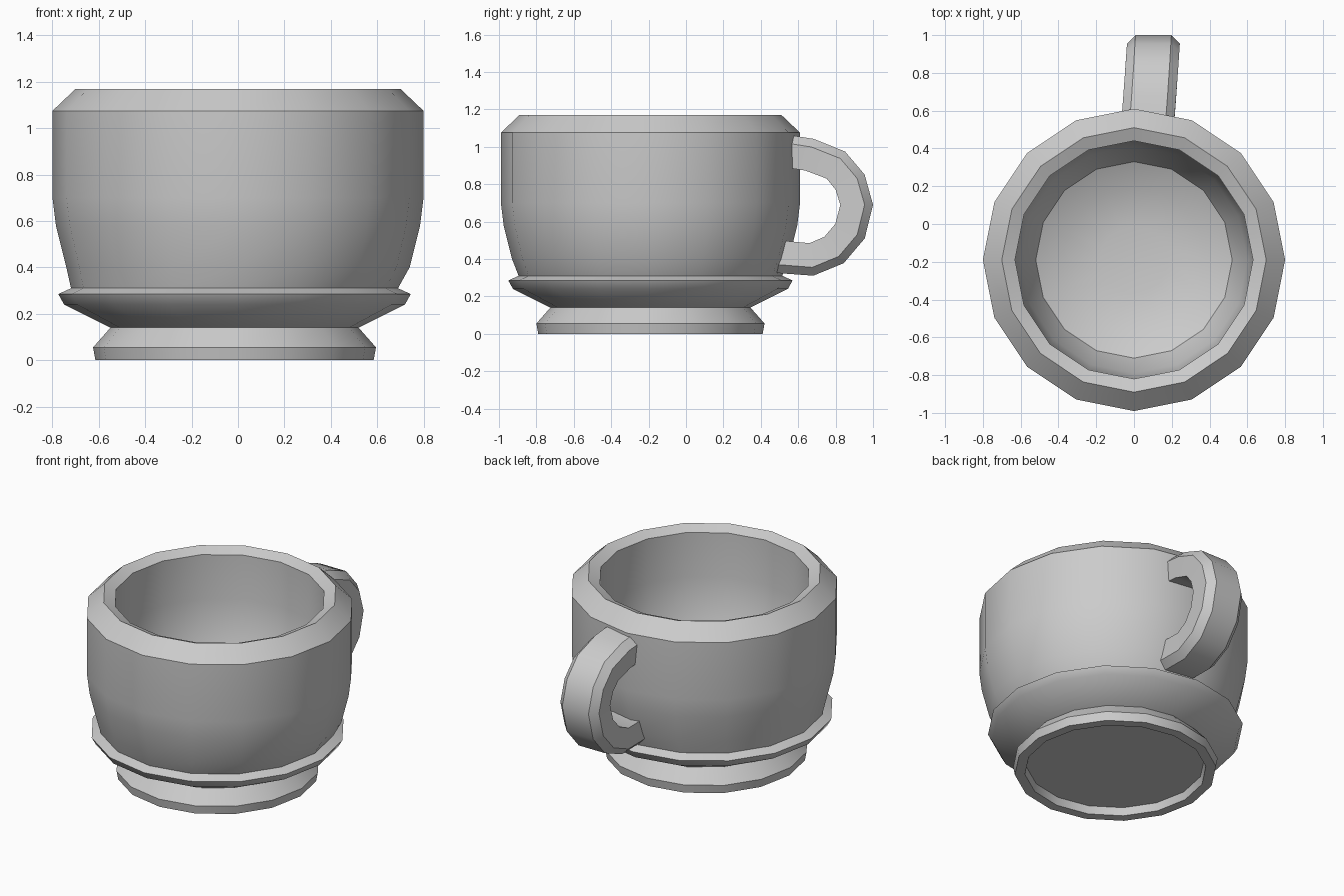
import bpy, bmesh, math
from mathutils import Vector

if "Cube" in bpy.data.objects:
    bpy.data.objects.remove(bpy.data.objects["Cube"])

SIDES = 16
CENTRE_Y = -0.19


def finish(name, bm, angle):
    bmesh.ops.recalc_face_normals(bm, faces=bm.faces)
    mesh = bpy.data.meshes.new(name)
    bm.to_mesh(mesh)
    bm.free()
    ob = bpy.data.objects.new(name, mesh)
    bpy.context.collection.objects.link(ob)
    bpy.ops.object.select_all(action='DESELECT')
    ob.select_set(True)
    bpy.context.view_layer.objects.active = ob
    bpy.ops.object.shade_smooth_by_angle(angle=math.radians(angle))
    return ob


def skin(bm, rings):
    """Join successive closed vertex rings with quads and cap both ends."""
    loops = [[bm.verts.new(p) for p in ring] for ring in rings]
    n = len(loops[0])
    for a, b in zip(loops, loops[1:]):
        for i in range(n):
            j = (i + 1) % n
            bm.faces.new((a[i], a[j], b[j], b[i]))
    bm.faces.new(loops[0])
    bm.faces.new(loops[-1])


def circle(r, z):
    """Ring of the cup; the lower rings sit slightly off to the left."""
    cx = -0.015 if z < 0.35 and r > 0.5 else 0.0
    return [(cx + r * math.cos(math.tau * i / SIDES),
             CENTRE_Y + r * math.sin(math.tau * i / SIDES), z)
            for i in range(SIDES)]


# Cup: recessed underside, foot, flange, bowl, bevelled rim, inside
profile = [(0.53, 0.05), (0.54, 0.0),
           (0.60, 0.0), (0.61, 0.055), (0.535, 0.14),
           (0.735, 0.24), (0.76, 0.285), (0.705, 0.31),
           (0.74, 0.40), (0.785, 0.58), (0.80, 0.70), (0.80, 1.075),
           (0.70, 1.17), (0.63, 1.14),
           (0.63, 0.85), (0.60, 0.60), (0.52, 0.43), (0.38, 0.36), (0.18, 0.33)]
bm = bmesh.new()
skin(bm, [circle(r, z) for r, z in profile])
finish("cup", bm, 36)

# Handle: chamfered strap swept along a D-shaped path in the yz plane
path = [Vector(p) for p in [(0.50, 0.98), (0.66, 0.955), (0.80, 0.90),
                            (0.875, 0.81), (0.91, 0.69), (0.875, 0.55),
                            (0.79, 0.45), (0.67, 0.40), (0.49, 0.415)]]
section = [(-0.14, 0.045), (-0.095, 0.09), (0.095, 0.09),
           (0.14, 0.045), (0.13, -0.085), (-0.13, -0.085)]
rings = []
for i, p in enumerate(path):
    t = (path[min(i + 1, len(path) - 1)] - path[max(i - 1, 0)]).normalized()
    out = Vector((-t.y, t.x))
    shift = 0.07 + 0.08 * (p.x - 0.5)
    rings.append([(shift + u, p.x + out.x * v, p.y + out.y * v)
                  for u, v in section])
bm = bmesh.new()
skin(bm, rings)
finish("handle", bm, 36)
